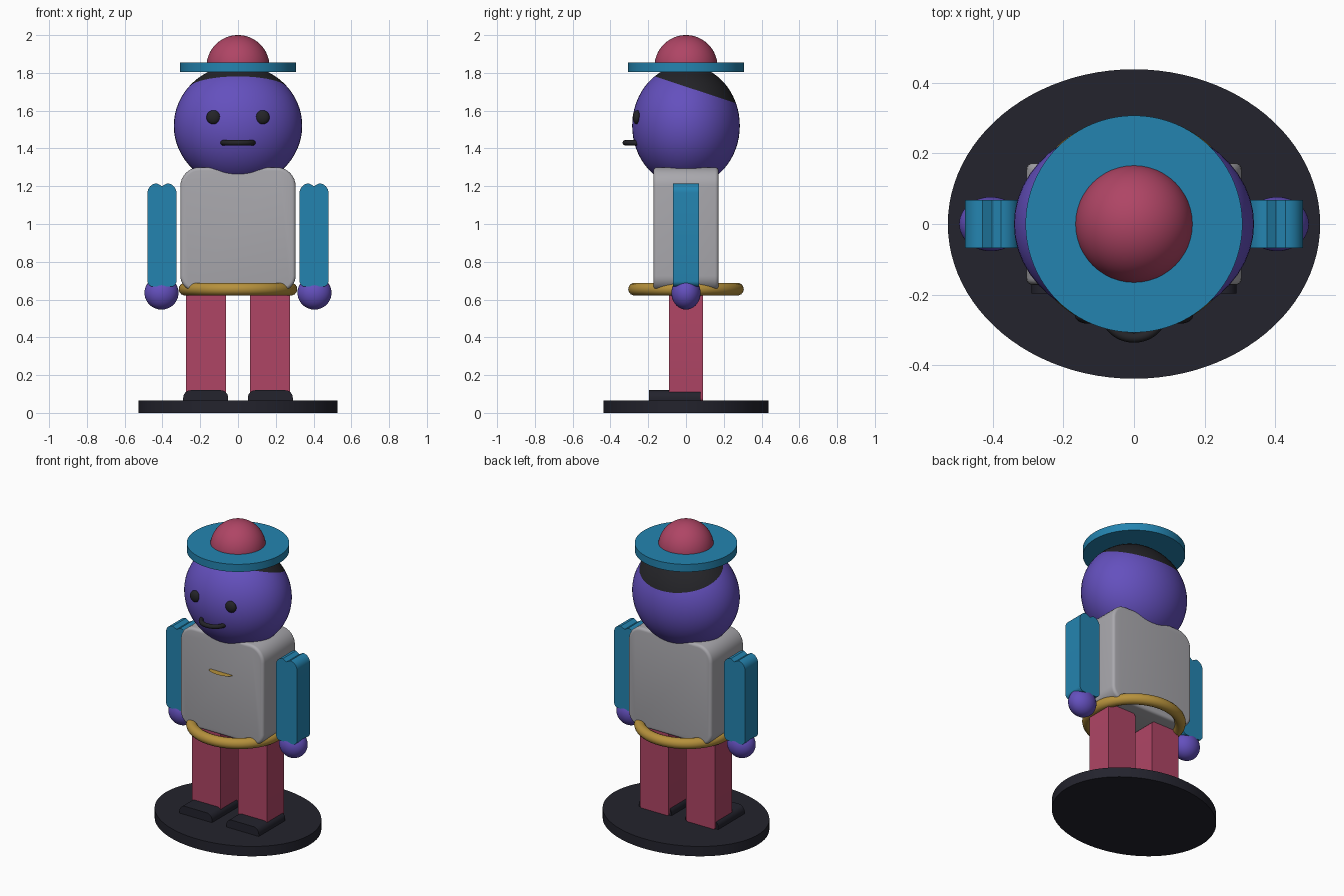
import bpy, bmesh, math
from mathutils import Matrix, Vector

cube = bpy.data.objects.get("Cube")
if cube:
    bpy.data.objects.remove(cube, do_unlink=True)


def material(name, r, g, b):
    """Flat colour given in 0-255 display values, stored as linear."""
    lin = [((v / 255 + 0.055) / 1.055) ** 2.4 for v in (r, g, b)] + [1]
    m = bpy.data.materials.new(name)
    m.use_nodes = True
    m.diffuse_color = lin
    m.node_tree.nodes["Principled BSDF"].inputs["Base Color"].default_value = lin
    return m


PURPLE = material("purple", 100, 80, 190)
TEAL = material("teal", 36, 132, 176)
ROSE = material("rose", 175, 69, 101)
GOLD = material("gold", 182, 145, 60)
GREY = material("light grey", 169, 168, 173)
DARK = material("dark slate", 35, 35, 45)
BLACK = material("soft black", 36, 36, 40)
parts = []


def finish(name, bm, *mats):
    bmesh.ops.recalc_face_normals(bm, faces=bm.faces[:])
    mesh = bpy.data.meshes.new(name)
    bm.to_mesh(mesh)
    bm.free()
    for m in mats:
        mesh.materials.append(m)
    ob = bpy.data.objects.new(name, mesh)
    bpy.context.collection.objects.link(ob)
    parts.append(ob)
    return ob


def sphere_mesh(centre, radii):
    bm = bmesh.new()
    mat = Matrix.Translation(centre) @ Matrix.Diagonal((*radii, 1))
    bmesh.ops.create_uvsphere(bm, u_segments=48, v_segments=32, radius=1, matrix=mat)
    return bm


def disc(name, rx, ry, z0, z1, mat):
    bm = bmesh.new()
    place = Matrix.Translation((0, 0, (z0 + z1) / 2)) @ Matrix.Diagonal((rx, ry, z1 - z0, 1))
    bmesh.ops.create_cone(bm, cap_ends=True, segments=96, radius1=1, radius2=1,
                          depth=1, matrix=place)
    return finish(name, bm, mat)


def corner(cx, cz, r, start, steps=8):
    """Quarter circle of profile points."""
    angles = [math.radians(start + 90 * i / steps) for i in range(steps + 1)]
    return [(cx + r * math.cos(a), cz + r * math.sin(a)) for a in angles]


def rounded(x0, x1, z0, z1, low, high):
    """Rounded rectangle profile with separate lower and upper radii."""
    return (corner(x1 - high, z1 - high, high, 0) + corner(x0 + high, z1 - high, high, 90)
            + corner(x0 + low, z0 + low, low, 180) + corner(x1 - low, z0 + low, low, 270))


def extrude(name, profile, y0, y1, mat, soft=0):
    """Push an xz profile along y, optionally softening the front and back rims."""
    bm = bmesh.new()
    cap = bm.faces.new([bm.verts.new((x, y0, z)) for x, z in profile])
    new = bmesh.ops.extrude_face_region(bm, geom=[cap], use_keep_orig=True)["geom"]
    bmesh.ops.translate(bm, vec=(0, y1 - y0, 0),
                        verts=[v for v in new if isinstance(v, bmesh.types.BMVert)])
    bmesh.ops.remove_doubles(bm, verts=bm.verts[:], dist=1e-5)
    if soft:
        rim = [e for e in bm.edges if abs(e.verts[0].co.y - e.verts[1].co.y) < 1e-6]
        bmesh.ops.bevel(bm, geom=rim, offset=soft, segments=4, profile=0.5, affect='EDGES')
    return finish(name, bm, mat)


def tube(name, path, radius, mat, closed=False):
    """Round tube along a path lying in a level plane."""
    bm = bmesh.new()
    sides, rings, n = 14, [], len(path)
    for i, p in enumerate(path):
        before = path[i - 1] if closed or i else p
        after = path[(i + 1) % n] if closed or i < n - 1 else p
        out = (after - before).cross(Vector((0, 0, 1))).normalized()
        ring = []
        for k in range(sides):
            a = math.tau * k / sides
            ring.append(bm.verts.new(p + radius * (out * math.cos(a) + Vector((0, 0, math.sin(a))))))
        rings.append(ring)
    for i in range(n if closed else n - 1):
        a, b = rings[i], rings[(i + 1) % n]
        for k in range(sides):
            j = (k + 1) % sides
            bm.faces.new((a[k], a[j], b[j], b[k]))
    if not closed:
        bm.faces.new(rings[0])
        bm.faces.new(rings[-1])
    return finish(name, bm, mat)


def arc(rx, ry, y, z, start, end, steps):
    angles = [math.radians(start + (end - start) * i / steps) for i in range(steps + 1)]
    return [Vector((rx * math.cos(a), y + ry * math.sin(a), z)) for a in angles]


# Stand, torso and belt
disc("base", 0.527, 0.438, 0, 0.065, DARK)
extrude("torso", rounded(-0.305, 0.305, 0.645, 1.3, 0.08, 0.1), -0.172, 0.172, GREY, soft=0.018)
tube("belt", arc(0.28, 0.272, 0, 0.655, 0, 360, 72)[:-1], 0.034, GOLD, closed=True)

# Thin level badge on the chest
bm = bmesh.new()
bm.faces.new([bm.verts.new(p) for p in arc(0.085, 0.045, -0.172, 1.065, 180, 360, 20)])
finish("chest_badge", bm, GOLD)

# Head, with hair above a sloping cut
bm = sphere_mesh((0, 0, 1.52), (0.34, 0.285, 0.322))
hair_point, hair_up = Vector((0, -0.17, 1.783)), Vector((0, 0.33, 1))
bmesh.ops.bisect_plane(bm, geom=bm.verts[:] + bm.edges[:] + bm.faces[:],
                       plane_co=hair_point, plane_no=hair_up)
for f in bm.faces:
    f.material_index = int((f.calc_center_median() - hair_point).dot(hair_up) > 0)
finish("head", bm, PURPLE, BLACK)

# Mouth bowed forward from the face
tube("mouth", arc(0.08, 0.07, -0.252, 1.43, 180, 360, 24), 0.014, BLACK)

# Hat
disc("hat_brim", 0.307, 0.307, 1.805, 1.855, TEAL)
bm = sphere_mesh((0, 0, 1.833), (0.167, 0.167, 0.167))
bmesh.ops.bisect_plane(bm, geom=bm.verts[:] + bm.edges[:] + bm.faces[:],
                       plane_co=(0, 0, 1.833), plane_no=(0, 0, -1), clear_outer=True)
finish("hat_crown", bm, ROSE)

# Mirrored limbs and eyes
for side, s in (("left", 1), ("right", -1)):
    def mirrored(profile):
        return [(s * x, z) for x, z in profile]

    finish(side + "_eye", sphere_mesh((s * 0.13, -0.26, 1.565), (0.037, 0.022, 0.037)), BLACK)
    # Arm outline has a shallow notch in the middle of the shoulder
    arm = rounded(0.326, 0.479, 0.668, 1.215, 0.03, 0.05)
    arm.insert(9, (0.4025, 1.2))
    extrude(side + "_arm", mirrored(arm), -0.068, 0.068, TEAL)
    finish(side + "_hand", sphere_mesh((s * 0.405, 0, 0.635), (0.09, 0.077, 0.088)), PURPLE)
    extrude(side + "_leg", mirrored(rounded(0.064, 0.274, 0.06, 0.65, 0.02, 0.03)),
            -0.09, 0.09, ROSE)
    extrude(side + "_shoe", mirrored(rounded(0.052, 0.29, 0.055, 0.12, 0.01, 0.04)),
            -0.197, 0.078, DARK)

# Smooth rounded surfaces, keeping crisp edges
bpy.ops.object.select_all(action='DESELECT')
for ob in parts:
    ob.select_set(True)
bpy.context.view_layer.objects.active = parts[0]
bpy.ops.object.shade_smooth_by_angle(angle=math.radians(35))
